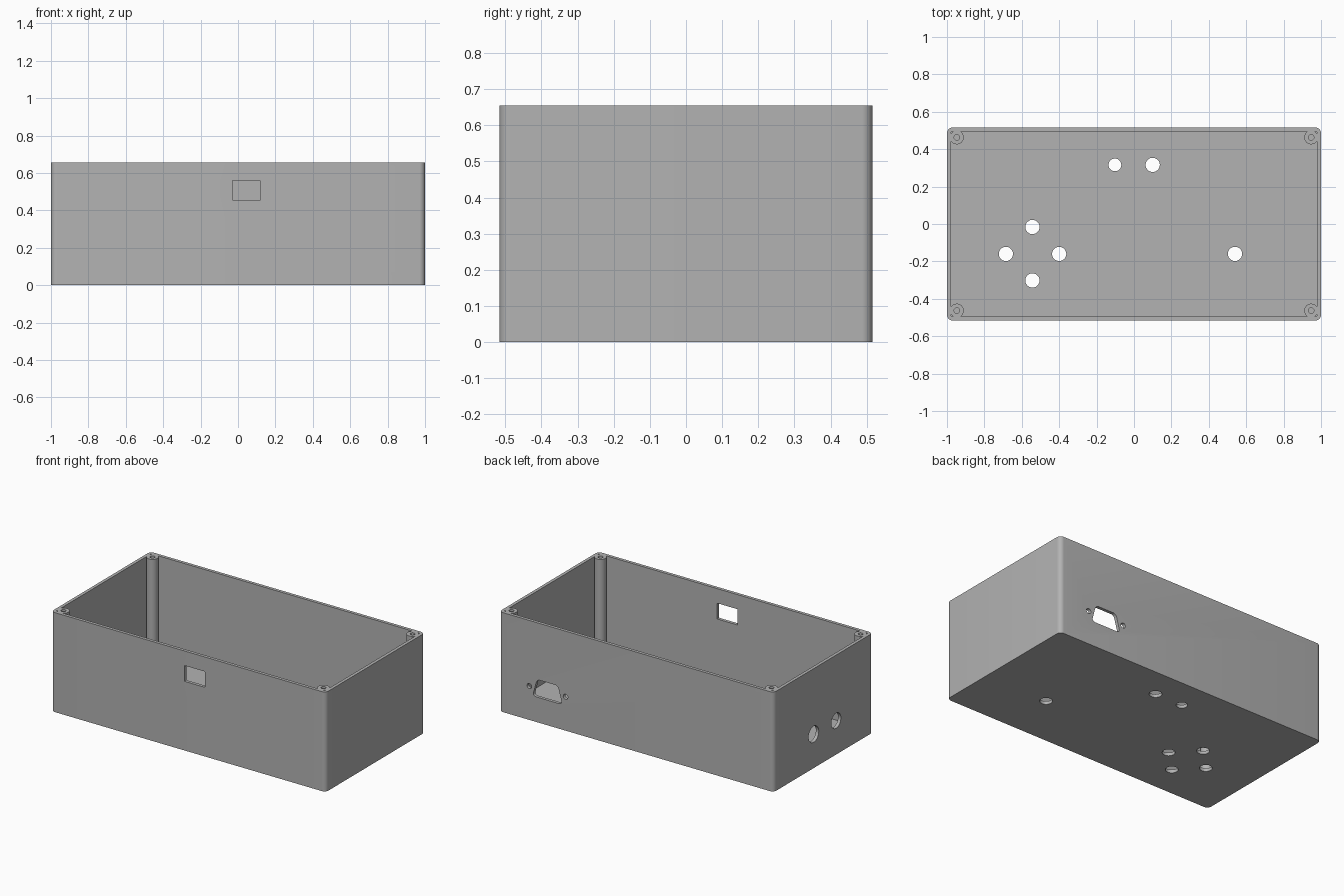
import bpy
import bmesh
from math import pi, cos, sin
from mathutils import Matrix

if "Cube" in bpy.data.objects:
    bpy.data.objects.remove(bpy.data.objects["Cube"])

HX, HY, H = 1.0, 0.516, 0.655     # half length, half depth, height
WALL = 0.021
PORT_Z = 0.223                    # height of the side connectors

grey = bpy.data.materials.new("grey plastic")
grey.use_nodes = True
colour = (0.45, 0.45, 0.45, 1)
grey.diffuse_color = colour
grey.node_tree.nodes["Principled BSDF"].inputs["Base Color"].default_value = colour


def rounded(corners, r, n=8):
    """Outline with rounded corners; corners run counter-clockwise."""
    from_dirs = []
    k = len(corners)
    for i, (x, y) in enumerate(corners):
        start = -pi + i * 2 * pi / k
        cx = x - r * (1 if x > 0 else -1)
        cy = y - r * (1 if y > 0 else -1)
        for j in range(n + 1):
            a = start + j * (pi / 2) / n
            from_dirs.append((cx + r * cos(a), cy + r * sin(a)))
    return from_dirs


def rect(hx, hy, r):
    return rounded([(-hx, -hy), (hx, -hy), (hx, hy), (-hx, hy)], r)


def circle(r, n=40):
    return [(r * cos(2 * pi * i / n), r * sin(2 * pi * i / n)) for i in range(n)]


def prism(name, outline, depth, matrix):
    """Extrude an outline along local z and place it."""
    bm = bmesh.new()
    face = bm.faces.new([bm.verts.new((x, y, 0)) for x, y in outline])
    top = bmesh.ops.extrude_face_region(bm, geom=[face])["geom"]
    bmesh.ops.translate(bm, vec=(0, 0, depth),
                        verts=[v for v in top if isinstance(v, bmesh.types.BMVert)])
    bmesh.ops.recalc_face_normals(bm, faces=bm.faces)
    mesh = bpy.data.meshes.new(name)
    bm.to_mesh(mesh)
    bm.free()
    mesh.transform(matrix)
    mesh.materials.append(grey)
    ob = bpy.data.objects.new(name, mesh)
    bpy.context.collection.objects.link(ob)
    return ob


def cut(target, tool):
    """Subtract the tool from the target, then discard the tool."""
    bpy.context.view_layer.objects.active = target
    mod = target.modifiers.new("cut", "BOOLEAN")
    mod.operation = "DIFFERENCE"
    mod.solver = "EXACT"
    mod.object = tool
    bpy.ops.object.modifier_apply(modifier=mod.name)
    bpy.data.objects.remove(tool)


at = Matrix.Translation
upright = Matrix.Rotation(pi / 2, 4, "X")     # local y becomes z, depth runs to -y
sideways = Matrix.Rotation(pi / 2, 4, "Y")    # depth runs to +x

# Box body and cavity; the corner posts are left standing in the cavity
box = prism("enclosure_box", rect(HX, HY, 0.03), H, Matrix())
cavity = prism("cavity", rect(HX - WALL, HY - WALL, 0.01), H, at((0, 0, WALL)))
posts = [(sx * 0.947, sy * 0.463) for sx in (-1, 1) for sy in (-1, 1)]
for x, y in posts:
    cut(cavity, prism("post", circle(0.037), H + 0.2, at((x, y, -0.05))))
cut(box, cavity)

# Blind screw holes in the posts
for x, y in posts:
    cut(box, prism("screw_hole", circle(0.015, 24), 0.3, at((x, y, H - 0.25))))

# Round holes through the floor
for x, y, r in [(-0.102, 0.316, 0.034), (0.1, 0.316, 0.038), (0.54, -0.16, 0.038),
                (-0.543, -0.016, 0.038), (-0.543, -0.302, 0.038),
                (-0.685, -0.16, 0.038), (-0.4, -0.16, 0.038)]:
    cut(box, prism("floor_hole", circle(r), 0.1, at((x, y, -0.05))))

# Rectangular port in the front wall
cut(box, prism("front_port", rect(0.075, 0.052, 0.004), 0.1,
               at((0.045, -HY + 0.05, 0.507)) @ upright))

# Tapered connector opening with two screw holes in the back wall
back = at((0.648, HY + 0.05, PORT_Z)) @ upright
tapered = [(x * (1 - 0.17 * y / 0.058), y) for x, y in rect(0.092, 0.058, 0.022)]
cut(box, prism("connector_opening", tapered, 0.1, back))
for x in (-0.132, 0.132):
    cut(box, prism("connector_screw", circle(0.017, 24), 0.1, back @ at((x, 0, 0))))

# Two round jacks in the right wall
for y, r in ((0.1, 0.053), (-0.133, 0.05)):
    cut(box, prism("jack_hole", circle(r), 0.1, at((-HX - 0.05, y, PORT_Z)) @ sideways))

# Smooth the rounded corners and holes, keep edges sharp
bpy.ops.object.select_all(action="DESELECT")
box.select_set(True)
bpy.context.view_layer.objects.active = box
bpy.ops.object.shade_smooth_by_angle(angle=pi / 6)
